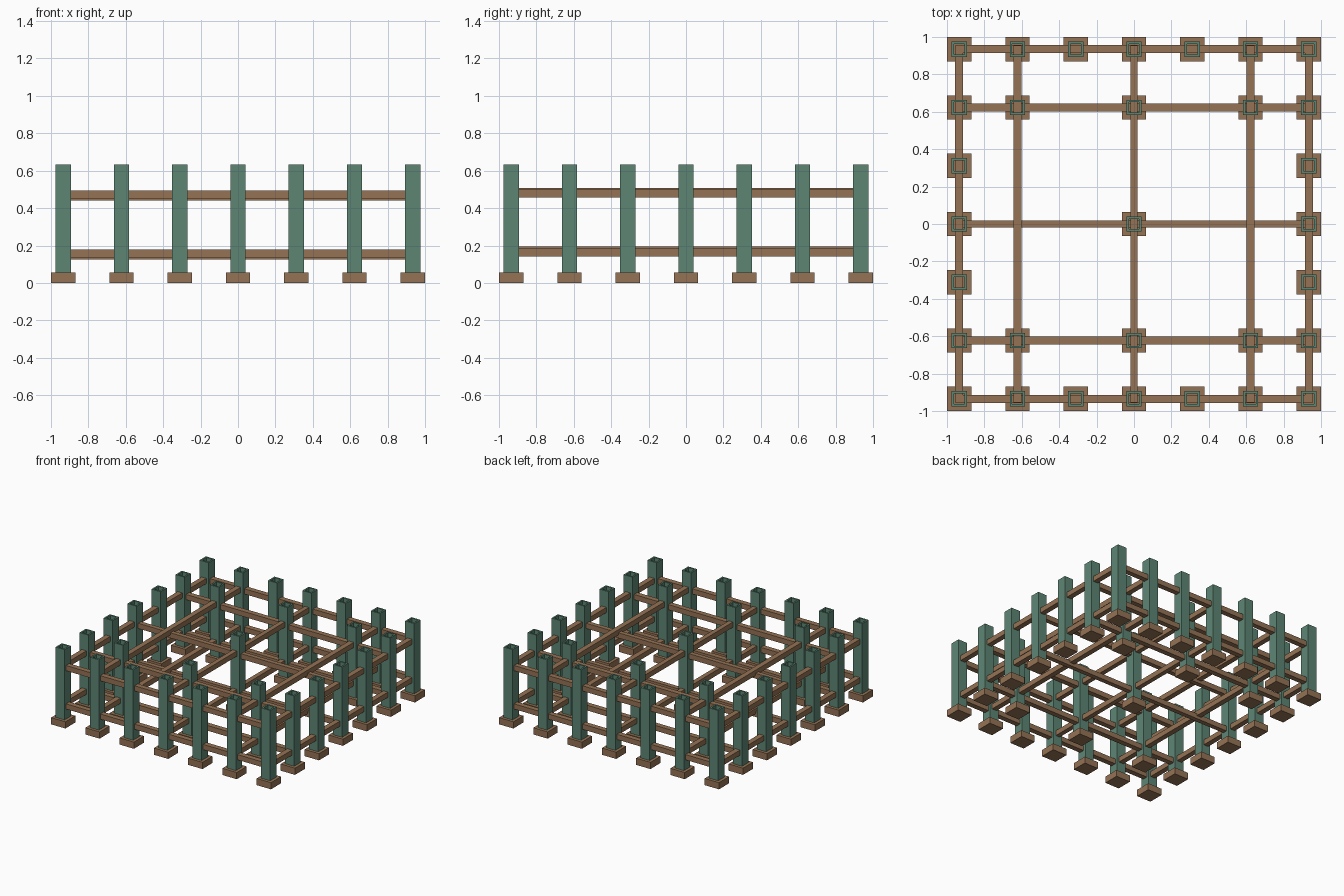
import bpy, bmesh
from mathutils import Vector

if "Cube" in bpy.data.objects:
    bpy.data.objects.remove(bpy.data.objects["Cube"])


def material(name, rgb):
    m = bpy.data.materials.new(name)
    m.diffuse_color = (*rgb, 1)
    m.use_nodes = True
    m.node_tree.nodes["Principled BSDF"].inputs["Base Color"].default_value = m.diffuse_color
    return m


brown = material("brown wood", (0.30, 0.17, 0.09))
green = material("grey green", (0.11, 0.24, 0.175))


def finish(bm, name, mat):
    me = bpy.data.meshes.new(name)
    bm.to_mesh(me)
    bm.free()
    me.materials.append(mat)
    ob = bpy.data.objects.new(name, me)
    bpy.context.collection.objects.link(ob)
    return ob


def box(name, centre, size, mat):
    bm = bmesh.new()
    bmesh.ops.create_cube(bm, size=1)
    for v in bm.verts:
        v.co = Vector(a * b for a, b in zip(v.co, size)) + Vector(centre)
    return finish(bm, name, mat)


# Hollow square post, open at both ends
def tube(name, x, y, z0, z1, width, wall):
    bm = bmesh.new()
    corners = [(-1, -1), (1, -1), (1, 1), (-1, 1)]
    profile = [(width / 2, z0), (width / 2, z1),
               (width / 2 - wall, z1), (width / 2 - wall, z0)]
    rings = [[bm.verts.new((x + h * a, y + h * b, z)) for a, b in corners]
             for h, z in profile]
    for k in range(4):
        r, s = rings[k], rings[(k + 1) % 4]
        for i in range(4):
            j = (i + 1) % 4
            bm.faces.new((r[i], r[j], s[j], s[i]))
    bmesh.ops.recalc_face_normals(bm, faces=bm.faces[:])
    return finish(bm, name, green)


STEP = 0.3115
EDGE = 3 * STEP

# Posts and feet: full perimeter, plus a few interior ones
spots = [(i, j) for i in range(-3, 4) for j in range(-3, 4)
         if 3 in (abs(i), abs(j))
         or (i in (-2, 0, 2) and abs(j) == 2) or (i, j) == (0, 0)]
for i, j in spots:
    x, y = i * STEP, j * STEP
    box("foot", (x, y, 0.0275), (0.13, 0.13, 0.055), brown)
    tube("post", x, y, 0.055, 0.632, 0.082, 0.013)

# Two levels of rails; inner ones cross slightly above or below each other
T = 0.043
LENGTH = 2 * EDGE + 0.04
for level in (0.158, 0.473):
    for k in (-3, -2, 0, 2, 3):
        inner = abs(k) < 3
        zx = level - (0.011 if inner else 0)
        zy = level + (0.014 if inner else 0.004)
        w = 0.038 if k == 0 else T
        box("cross_rail", (0, k * STEP, zx), (LENGTH, w, T), brown)
        box("long_rail", (k * STEP, 0, zy), (w, LENGTH, T), brown)
